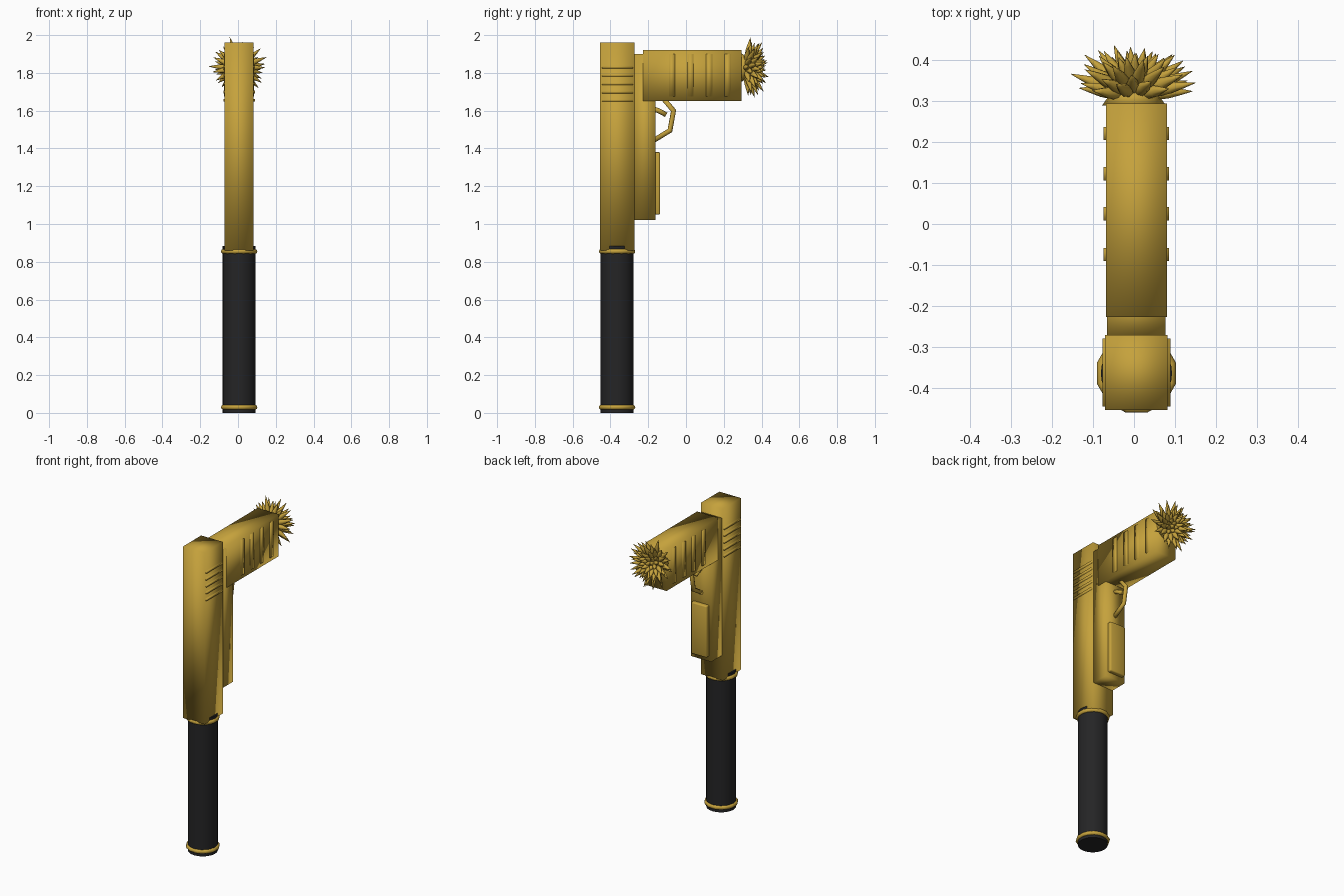
import bpy, bmesh, math, random
from mathutils import Vector, Matrix

if "Cube" in bpy.data.objects:
    bpy.data.objects.remove(bpy.data.objects["Cube"])

random.seed(4)
CX = 0.006            # centre line of the body
GRIP_Y = -0.365


def material(name, color):
    m = bpy.data.materials.new(name)
    m.diffuse_color = (*color, 1)
    m.use_nodes = True
    m.node_tree.nodes["Principled BSDF"].inputs["Base Color"].default_value = m.diffuse_color
    return m


GOLD = material("gold", (0.56, 0.36, 0.045))
BLACK = material("black", (0.018, 0.018, 0.019))


def finish(name, bm, mat, smooth=True):
    bmesh.ops.recalc_face_normals(bm, faces=bm.faces[:])
    me = bpy.data.meshes.new(name)
    bm.to_mesh(me)
    bm.free()
    me.materials.append(mat)
    for p in me.polygons:
        p.use_smooth = smooth
    ob = bpy.data.objects.new(name, me)
    bpy.context.collection.objects.link(ob)
    return ob


def add_box(bm, x, y, z):
    size = [b - a for a, b in (x, y, z)]
    mid = [(a + b) / 2 for a, b in (x, y, z)]
    mat = Matrix.Translation(mid) @ Matrix.Diagonal((*size, 1))
    return bmesh.ops.create_cube(bm, size=1, matrix=mat)


def box(name, half_x, y, z, bevel=0):
    bm = bmesh.new()
    add_box(bm, (CX - half_x, CX + half_x), y, z)
    if bevel:
        bmesh.ops.bevel(bm, geom=bm.edges[:], offset=bevel, segments=2,
                        affect='EDGES', profile=0.5)
    return finish(name, bm, GOLD)


def loft(bm, rings):
    # Joins closed rings of points into a capped tube
    vs = [[bm.verts.new(p) for p in r] for r in rings]
    n = len(vs[0])
    for a, b in zip(vs, vs[1:]):
        for i in range(n):
            j = (i + 1) % n
            bm.faces.new((a[i], a[j], b[j], b[i]))
    bm.faces.new(vs[0])
    bm.faces.new(vs[-1])


def rod(name, path, r):
    # Bent rod in the centre plane, mitred at each corner
    pts = [Vector((CX, y, z)) for y, z in path]
    bm = bmesh.new()
    rings = []
    for i, p in enumerate(pts):
        d0 = (p - pts[i - 1]).normalized() if i else None
        d1 = (pts[i + 1] - p).normalized() if i < len(pts) - 1 else None
        d0, d1 = d0 or d1, d1 or d0
        t = (d0 + d1).normalized()
        side = Vector((1, 0, 0))
        up = t.cross(side) / max(0.5, t.dot(d1))
        rings.append([p + r * (side * math.cos(a) + up * math.sin(a))
                      for a in (k * math.tau / 8 for k in range(8))])
    loft(bm, rings)
    return finish(name, bm, GOLD)


# Main blocks
box("upright_body", 0.0765, (-0.455, -0.272), (0.86, 1.96))
box("middle_block", 0.0715, (-0.272, -0.162), (1.02, 1.90))
box("barrel", 0.0745, (-0.228, 0.295), (1.65, 1.92))
box("front_panel", 0.055, (-0.17, -0.137), (1.05, 1.38), 0.007)

# Raised ribs on both sides of the barrel and body
bm = bmesh.new()
for y in (-0.075, 0.025, 0.123, 0.221):
    add_box(bm, (CX - 0.080, CX + 0.080), (y - 0.016, y + 0.016), (1.675, 1.9))
finish("barrel_ribs", bm, GOLD)
bm = bmesh.new()
for k in range(5):
    z = 1.655 + 0.044 * k
    add_box(bm, (CX - 0.083, CX + 0.083), (-0.446, -0.28), (z - 0.007, z + 0.007))
finish("body_ribs", bm, GOLD)

# Trigger and its guard
rod("trigger_guard", [(-0.175, 1.44), (-0.085, 1.495), (-0.066, 1.60), (-0.125, 1.67)], 0.013)
rod("trigger", [(-0.175, 1.61), (-0.145, 1.60), (-0.105, 1.578)], 0.013)

# Round grip
bm = bmesh.new()
bmesh.ops.create_cone(bm, cap_ends=True, segments=32, radius1=0.087, radius2=0.087,
                      depth=0.884, matrix=Matrix.Translation((CX, GRIP_Y, 0.442)))
grip = finish("grip", bm, BLACK)
bpy.context.view_layer.objects.active = grip
grip.select_set(True)
bpy.ops.object.shade_smooth_by_angle()

# Rings at both ends of the grip
for name, z in (("lower_ring", 0.03), ("upper_ring", 0.855)):
    bpy.ops.mesh.primitive_torus_add(major_segments=12, minor_segments=8,
                                     major_radius=0.087, minor_radius=0.013,
                                     location=(CX, GRIP_Y, z),
                                     rotation=(0, 0, math.pi / 12))
    ring = bpy.context.object
    ring.name = name
    ring.data.materials.append(GOLD)
    bpy.ops.object.shade_smooth()

# Spiked muzzle: a burst of tapered spikes over a half sphere
bm = bmesh.new()
base = Vector((0, 0.315, 1.828))
COUNT = 62
for i in range(COUNT):
    h = 0.06 + 0.92 * (i + 0.5) / COUNT
    a = i * math.pi * (3 - math.sqrt(5))
    s = math.sqrt(1 - h * h)
    d = Vector((s * math.cos(a), h, s * math.sin(a)))
    length = random.uniform(0.135, 0.172) * (1 - 0.28 * h ** 3)
    turn = d.to_track_quat('Z', 'Y')
    loft(bm, [[base + turn @ Vector((r * math.cos(k * math.tau / 7),
                                     r * math.sin(k * math.tau / 7), t * length))
               for k in range(7)]
              for t, r in ((0.1, 0.006), (0.42, 0.0165), (0.6, 0.0145), (0.8, 0.008), (1, 0.0006))])
finish("spikes", bm, GOLD)

# Collar and core behind the spikes
bm = bmesh.new()
bmesh.ops.create_cone(bm, cap_ends=True, segments=16, radius1=0.078, radius2=0.05, depth=0.04,
                      matrix=Matrix.Translation((0, 0.31, 1.828)) @ Matrix.Rotation(-math.pi / 2, 4, 'X'))
finish("spike_collar", bm, GOLD)
